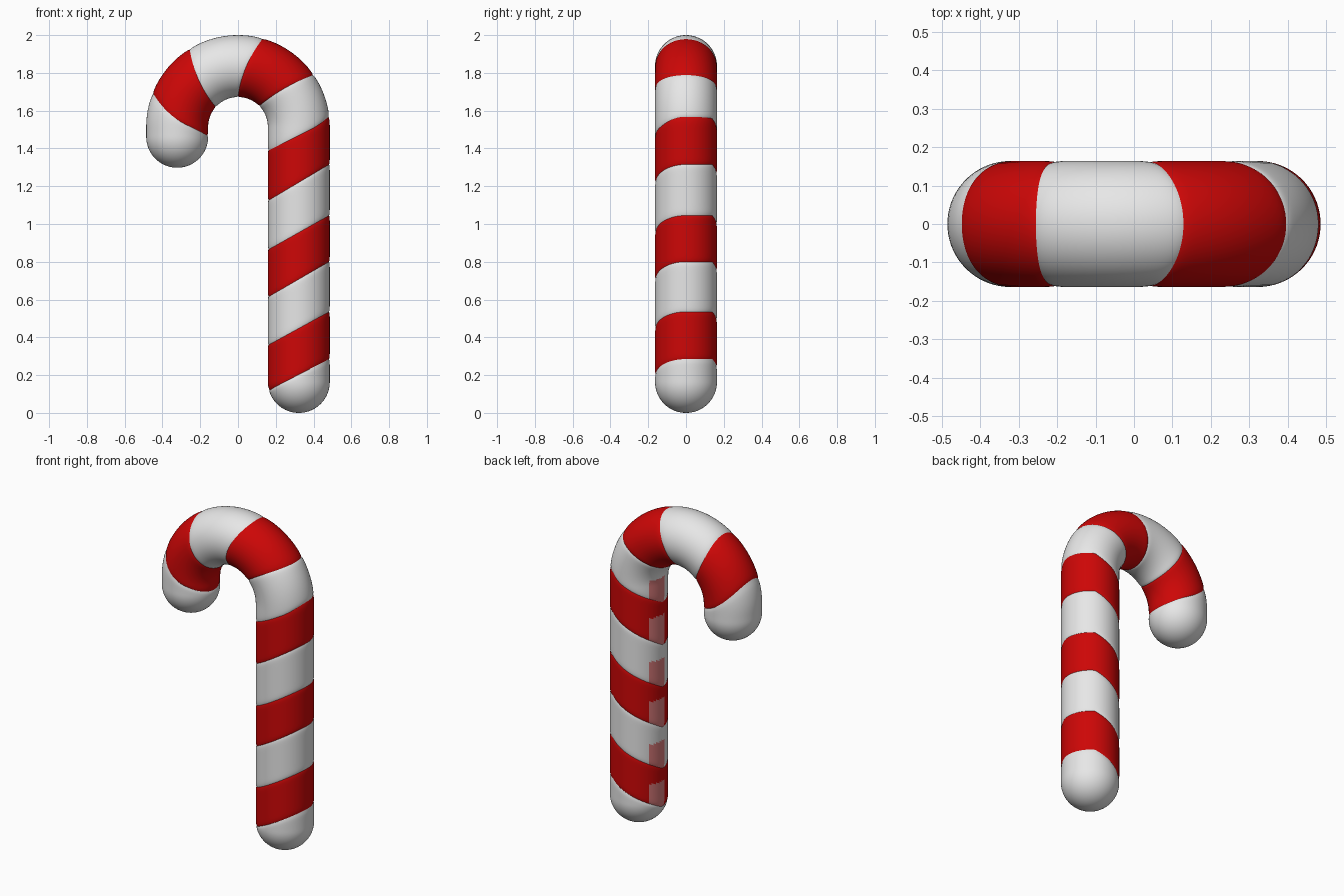
import bpy, bmesh
from math import sin, cos, pi, radians, sqrt
from mathutils import Vector

cube = bpy.data.objects.get("Cube")
if cube:
    bpy.data.objects.remove(cube)

TUBE = 0.164      # tube radius
BEND = 0.322      # hook bend radius
BEND_Z = 1.514    # height where the bend starts
ARC = BEND * pi
END = BEND_Z + ARC + 0.052 + TUBE
SIDES, RINGS = 72, 32


def material(name, color):
    m = bpy.data.materials.new(name)
    m.use_nodes = True
    m.diffuse_color = color
    m.node_tree.nodes["Principled BSDF"].inputs["Base Color"].default_value = color
    return m


white = material("sugar white", (0.8, 0.8, 0.8, 1))
red = material("candy red", (0.61, 0.002, 0.002, 1))
pink = material("blended pink", (0.7, 0.2, 0.2, 1))


def frame(s):
    """Centre and outward direction of the cane at path length s."""
    if s < BEND_Z:
        return Vector((BEND, 0, s)), Vector((1, 0, 0))
    if s < BEND_Z + ARC:
        t = (s - BEND_Z) / BEND
        out = Vector((cos(t), 0, sin(t)))
        return Vector((0, 0, BEND_Z)) + out * BEND, out
    return Vector((-BEND, 0, BEND_Z - (s - BEND_Z - ARC))), Vector((-1, 0, 0))


def radius(s):
    """Full radius, rounding off to zero at both tips."""
    d = max(0, TUBE - s, s - (END - TUBE))
    return sqrt(max(0, TUBE ** 2 - d ** 2))


def shaft_edge(inner, outer):
    """Winding stripe edge: sloped in front, level at the side, falling behind."""
    def edge(a):
        w = 0.5 + 0.5 * cos(a)
        if a < pi:
            w = min(1, (pi - a) / radians(120))
        return inner + (outer - inner) * w
    return edge


def bend_edge(inner, outer):
    """Straight slanted edge across the hook, given as bend angles."""
    return lambda a: BEND_Z + BEND * radians(
        inner + (outer - inner) * (0.5 + 0.5 * cos(a)))


shaft = ((0.12, 0.285), (0.36, 0.535), (0.615, 0.80),
         (0.865, 1.045), (1.125, 1.315), (1.39, 1.55))
edges = [lambda a: 0.0]
edges += [shaft_edge(*e) for e in shaft]
edges += [bend_edge(*e) for e in ((44.5, 34.7), (90, 74.5), (138, 122), (188, 158.5))]
edges += [lambda a: END]


def in_seam(a, s, is_red):
    """True where a stripe's level end overlaps the next winding's start."""
    level_red = sum(s > outer for inner, outer in shaft) % 2 == 1
    return radians(145) < a < radians(186) and level_red != is_red


def band(name, low, high, is_red, first, last, on_shaft):
    """One softly pillowed sleeve of candy between two edges."""
    bm = bmesh.new()
    rows = []
    for i in range(RINGS + 1):
        t = i / RINGS
        if first:
            t = 1 - cos(t * pi / 2)
        elif last:
            t = sin(t * pi / 2)
        else:
            t = 0.5 - 0.5 * cos(t * pi)
        at_tip = (first and t < 0.5) or (last and t > 0.5)
        groove = 0 if at_tip else 0.004 * abs(2 * t - 1) ** 12
        row = []
        for j in range(SIDES):
            a = 2 * pi * j / SIDES
            s = low(a) + (high(a) - low(a)) * t
            centre, out = frame(s)
            r = max(0, radius(s) - groove)
            row.append(bm.verts.new(centre + (out * cos(a) + Vector((0, sin(a), 0))) * r))
        rows.append(row)
    for lo, hi in zip(rows, rows[1:]):
        for j in range(SIDES):
            k = (j + 1) % SIDES
            f = bm.faces.new((lo[j], lo[k], hi[k], hi[j]))
            f.smooth = True
            middle = 2 * pi * (j + 0.5) / SIDES
            if on_shaft and in_seam(middle, f.calc_center_median().z, is_red):
                f.material_index = 1
    bmesh.ops.remove_doubles(bm, verts=bm.verts, dist=1e-5)
    bmesh.ops.recalc_face_normals(bm, faces=bm.faces)
    mesh = bpy.data.meshes.new(name)
    bm.to_mesh(mesh)
    bm.free()
    mesh.materials.append(red if is_red else white)
    if on_shaft:
        mesh.materials.append(pink)
    bpy.context.collection.objects.link(bpy.data.objects.new(name, mesh))


# Alternate white bands and red stripes from the foot to the hook tip
count = len(edges) - 1
for n in range(count):
    is_red = n % 2 == 1
    name = ("red_stripe_" if is_red else "white_band_") + str(n // 2 + 1)
    band(name, edges[n], edges[n + 1], is_red, n == 0, n == count - 1, n <= len(shaft))
